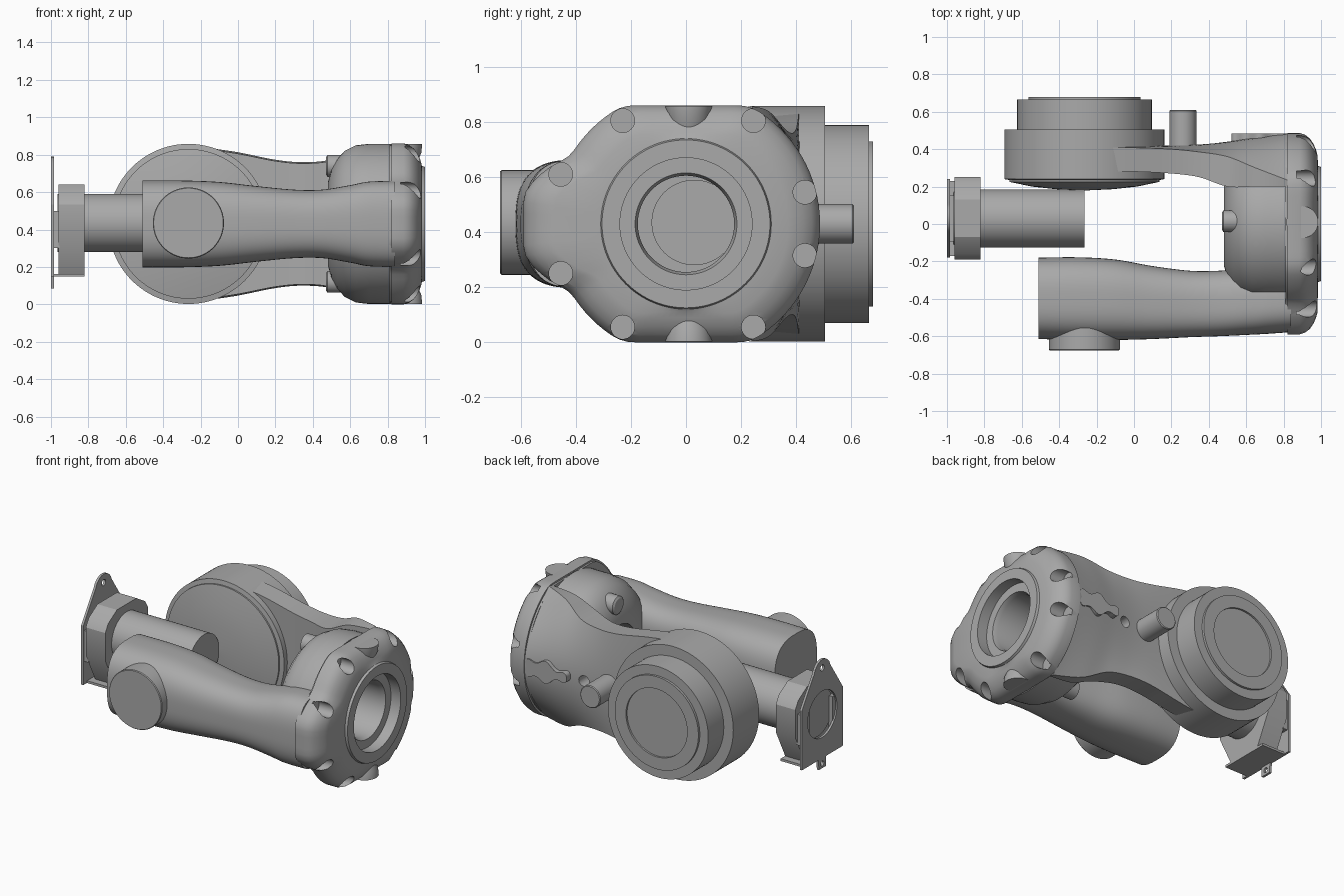
import bpy, bmesh
from math import sin, cos, pi, radians, copysign
from mathutils import Vector

if "Cube" in bpy.data.objects:
    bpy.data.objects.remove(bpy.data.objects["Cube"])

grey = bpy.data.materials.new("machined grey")
grey.use_nodes = True
grey.diffuse_color = (0.4, 0.4, 0.4, 1)
grey.node_tree.nodes["Principled BSDF"].inputs["Base Color"].default_value = (0.4, 0.4, 0.4, 1)

N = 96
MID = 0.43  # height of the joint axes
ANGLES = [2 * pi * i / N for i in range(N)]


def place(axis, s, a, b):
    """Point at s along the axis, a and b on the other two."""
    return Vector({"x": (s, a, b), "y": (a, s, b), "z": (a, b, s)}[axis])


def finish(ob, angle=30):
    bpy.ops.object.select_all(action="DESELECT")
    ob.select_set(True)
    bpy.context.view_layer.objects.active = ob
    bpy.ops.object.shade_smooth_by_angle(angle=radians(angle))
    return ob


def loft(name, rings, loop=False):
    """Skin a row of equal rings, capped at the ends or closed into a loop."""
    bm = bmesh.new()
    rows = [[bm.verts.new(p) for p in ring] for ring in rings]
    pairs = list(zip(rows, rows[1:])) + ([(rows[-1], rows[0])] if loop else [])
    for r, q in pairs:
        for i in range(len(r)):
            j = (i + 1) % len(r)
            bm.faces.new((r[i], r[j], q[j], q[i]))
    if not loop:
        bm.faces.new(rows[0])
        bm.faces.new(rows[-1])
    bmesh.ops.recalc_face_normals(bm, faces=bm.faces)
    mesh = bpy.data.meshes.new(name)
    bm.to_mesh(mesh)
    bm.free()
    mesh.materials.append(grey)
    ob = bpy.data.objects.new(name, mesh)
    bpy.context.collection.objects.link(ob)
    return finish(ob)


def lathe(name, axis, a, b, profile):
    """Turned part: profile holds (position along axis, radius)."""
    return loft(name, [[place(axis, s, a + r * cos(t), b + r * sin(t)) for t in ANGLES]
                       for s, r in profile])


def prism(name, axis, outline, s0, s1):
    return loft(name, [[place(axis, s, a, b) for a, b in outline] for s in (s0, s1)])


def cut(ob, cutters):
    for c in cutters:
        mod = ob.modifiers.new("cut", "BOOLEAN")
        mod.operation, mod.solver, mod.object = "DIFFERENCE", "EXACT", c
        bpy.context.view_layer.objects.active = ob
        bpy.ops.object.modifier_apply(modifier=mod.name)
        bpy.data.objects.remove(c)
    finish(ob)


def spline(keys, steps=6):
    """Catmull-Rom through tuples, for smooth stations along an arm."""
    k = [Vector(v) for v in keys]
    k = [k[0]] + k + [k[-1]]
    out = []
    for p, q, r, s in zip(k, k[1:], k[2:], k[3:]):
        for i in range(steps):
            t = i / steps
            out.append(q + (r - p) * t / 2 + (2 * p - 5 * q + 4 * r - s) * t * t / 2
                       + (3 * q - p - 3 * r + s) * t ** 3 / 2)
    return out + [k[-1]]


# Shoulder drum with a domed inner face and stepped outer rim
lathe("shoulder_drum", "y", -0.265, MID, [
    (0.18, 0.02), (0.186, 0.15), (0.2, 0.28), (0.225, 0.4), (0.235, 0.4), (0.24, 0.428),
    (0.505, 0.428), (0.505, 0.36), (0.665, 0.36), (0.665, 0.3), (0.68, 0.3),
    (0.68, 0.22), (0.668, 0.22)])


# Elbow housing and end cap, one hollow shell around the x axis
def cap_radius(t):
    c, s = cos(t), abs(sin(t)) + 1e-6
    r = min(0.487, MID / s)
    if c < 0:  # lobe that meets the forearm
        r = max(r, min(0.59 / -c, 0.225 / s, 0.0752 / (0.11 * s - 0.105 * c)))
    return r


raw = [cap_radius(t) for t in ANGLES]
outline = [(raw[i - 1] + 2 * raw[i] + raw[(i + 1) % N]) / 4 for i in range(N)]


def shell_ring(x, radii):
    return [place("x", x, r * cos(t), MID + r * sin(t)) for t, r in zip(ANGLES, radii)]


rings = [shell_ring(x, [r] * N) for x, r in [
    (0.48, 0.175), (0.48, 0.22), (0.5, 0.29), (0.53, 0.345), (0.57, 0.39), (0.63, 0.42),
    (0.7, 0.428), (0.81, 0.428)]]
rings += [shell_ring(x, [r - d for r in outline]) for x, d in [
    (0.81, 0.012), (0.822, 0.012), (0.822, 0), (0.885, 0), (0.915, 0.01), (0.94, 0.03),
    (0.96, 0.06), (0.973, 0.09), (0.98, 0.115)]]
rings += [shell_ring(x, [r] * N) for x, r in [
    (0.985, 0.31), (1.0, 0.305), (1.0, 0.24), (0.93, 0.24), (0.93, 0.185), (0.9, 0.175)]]
housing = loft("elbow_housing", rings, loop=True)

# Screw pockets around the cap, mirrored top to bottom
pockets = [lathe("pocket_cutter", "x", y, MID + side * h, [(0.87, 0.043), (1.1, 0.043)])
           for y, h in [(-0.23, 0.375), (0.245, 0.375), (0.432, 0.115), (-0.455, 0.18)]
           for side in (1, -1)]
cut(housing, pockets)

# Tapered bosses on the cap and pegs on the inner side
for side, word in ((1, "upper"), (-1, "lower")):
    lathe(word + "_boss", "z", 0.9, 0.01, [
        (MID + side * 0.428, 0.085), (MID + side * 0.38, 0.08), (MID + side * 0.31, 0.05)])
    lathe(word + "_peg", "x", 0.015, MID + side * 0.31, [
        (0.47, 0.045), (0.478, 0.058), (0.62, 0.058)])

# Upper arm: x, half height, back middle, back edge, inner face
arm_rings = []
for x, h, back, edge, inner in spline([
        (-0.15, 0.405, 0.425, 0.41, 0.28), (0, 0.383, 0.42, 0.408, 0.28),
        (0.2, 0.343, 0.42, 0.4, 0.27), (0.35, 0.33, 0.425, 0.385, 0.25),
        (0.5, 0.345, 0.44, 0.36, 0.2), (0.65, 0.41, 0.462, 0.3, 0.2),
        (0.82, 0.428, 0.485, 0.235, 0.2)]):
    ts = [i / 10 - 1 for i in range(21)]
    ring = [Vector((x, back - (back - edge) * t * t, MID + h * t)) for t in ts]
    ring += [Vector((x, inner, MID + h * t * 0.98)) for t in reversed(ts)]
    arm_rings.append(ring)
upper_arm = loft("upper_arm", arm_rings)
cut(upper_arm, [lathe("hole_cutter", "y", 0.43, 0.42, [(0.1, 0.035), (0.6, 0.035)])])

# Stud and wavy cover plate on the back of the upper arm
lathe("back_stud", "y", 0.262, MID, [(0.36, 0.072), (0.605, 0.072), (0.61, 0.067)])
cover = []
for t in ANGLES:
    u = cos(t)
    width = 0.055 + 0.02 * u + 0.018 * cos(2 * pi * u)
    cover.append((0.67 + 0.15 * u, MID + width * copysign(abs(sin(t)) ** 0.6, sin(t))))
prism("cover_plate", "y", cover, 0.41, 0.483)

# Forearm: x, half height, inner side, outer side
fore_rings = []
for x, h, inner, outer in spline([
        (-0.51, 0.232, -0.18, -0.615), (-0.3, 0.232, -0.178, -0.62),
        (-0.1, 0.224, -0.19, -0.62), (0.1, 0.202, -0.225, -0.615),
        (0.3, 0.183, -0.25, -0.605), (0.45, 0.183, -0.25, -0.6),
        (0.6, 0.207, -0.24, -0.593), (0.7, 0.226, -0.24, -0.588), (0.84, 0.23, -0.24, -0.578)]):
    ring = []
    for t in ANGLES:
        c, s = cos(t), sin(t)
        ring.append(Vector((x, (inner + outer) / 2 + (inner - outer) / 2 * copysign(abs(c) ** 0.72, c),
                            MID + h * copysign(abs(s) ** 0.72, s))))
    fore_rings.append(ring)
loft("forearm", fore_rings)
lathe("forearm_disc", "y", -0.265, MID + 0.005, [
    (-0.45, 0.19), (-0.67, 0.19), (-0.675, 0.186)])

# Sensor tube, clamp block and end bracket
CY, CZ = 0.03, 0.435
lathe("tube", "x", CY, CZ, [(-0.965, 0.155), (-0.265, 0.155)])
half = [(0.1, 0.205), (0.19, 0.15), (0.22, 0.1), (0.22, -0.08), (0.12, -0.28)]
block = [(CY + y, CZ + z) for y, z in half] + [(CY - y, CZ + z) for y, z in reversed(half)]
prism("clamp_block", "x", block, -0.96, -0.82)
prism("shelf", "x", [(-0.14, 0.148), (0.2, 0.148), (0.2, 0.163), (-0.14, 0.163)], -0.995, -0.82)
top = [(0.085 * cos(t), 0.27 + 0.085 * sin(t)) for t in [pi * i / 12 for i in range(1, 12)]]
plate = [(CY + y, CZ + z) for y, z in
         [(0.04, -0.285), (0.21, -0.285), (0.21, 0.1)] + top
         + [(-0.21, 0.1), (-0.21, -0.285), (-0.04, -0.285), (-0.035, -0.35), (0.035, -0.35)]]
bracket = prism("end_plate", "x", plate, -1.0, -0.985)
cut(bracket, [lathe("plate_cutter", "x", CY, CZ + z, [(-1.1, r), (-0.97, r)])
              for z, r in [(0, 0.15), (0.3, 0.02), (-0.32, 0.016)]])
for side, word in ((1, "left"), (-1, "right")):
    y = CY + side * 0.16
    prism(word + "_spacer", "x", [(y - 0.04, 0.3), (y + 0.04, 0.3), (y + 0.04, 0.5), (y - 0.04, 0.5)],
          -0.99, -0.955)
